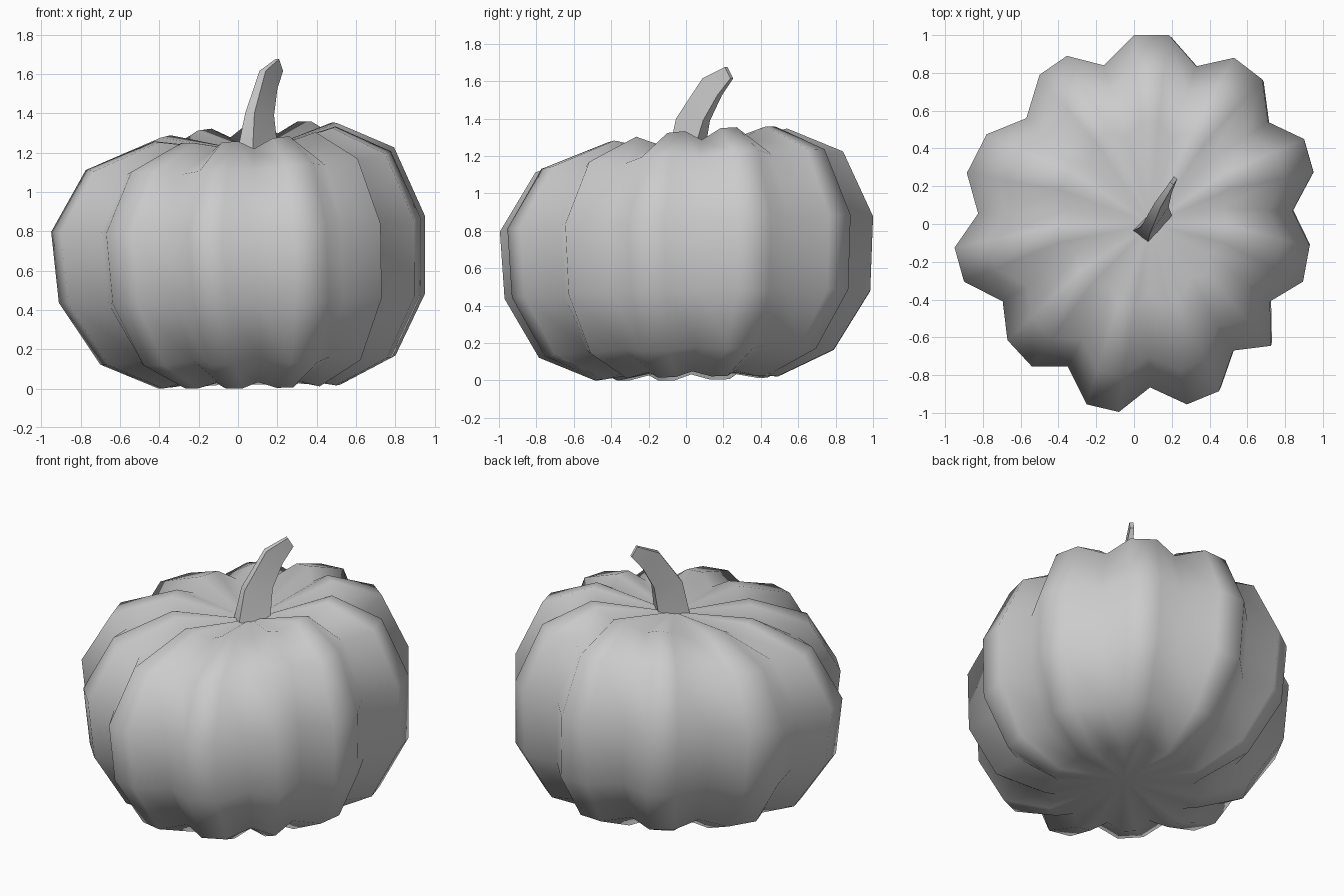
import bpy, math
from mathutils import Vector

if "Cube" in bpy.data.objects:
    bpy.data.objects.remove(bpy.data.objects["Cube"])


def make_object(name, verts, faces, angle):
    mesh = bpy.data.meshes.new(name)
    mesh.from_pydata(verts, [], faces)
    obj = bpy.data.objects.new(name, mesh)
    bpy.context.collection.objects.link(obj)
    bpy.ops.object.select_all(action='DESELECT')
    obj.select_set(True)
    bpy.context.view_layer.objects.active = obj
    bpy.ops.object.mode_set(mode='EDIT')
    bpy.ops.mesh.select_all(action='SELECT')
    bpy.ops.mesh.normals_make_consistent(inside=False)
    bpy.ops.object.mode_set(mode='OBJECT')
    bpy.ops.object.shade_smooth_by_angle(angle=math.radians(angle))
    return obj


def bridge(rings, n):
    return [(k * n + i, k * n + (i + 1) % n, (k + 1) * n + (i + 1) % n, (k + 1) * n + i)
            for k in range(rings - 1) for i in range(n)]


# Lobed cross-section at the widest point, clockwise from the back
outline = [(0, 1), (.185, 1), (.33, .835), (.53, .88), (.68, .765), (.71, .54),
           (.9, .45), (.95, .275), (.84, .07), (.93, -.115), (.895, -.305),
           (.72, -.41), (.725, -.645), (.525, -.67), (.45, -.885), (.28, -.955),
           (.085, -.865), (-.08, -.995), (-.25, -.955), (-.35, -.755),
           (-.54, -.755), (-.67, -.615), (-.695, -.41), (-.9, -.305),
           (-.95, -.125), (-.825, .055), (-.885, .27), (-.78, .475),
           (-.57, .56), (-.5, .79), (-.355, .89), (-.16, .84)]
n = len(outline)
radius = [math.hypot(*p) for p in outline]
valley = [radius[i] < radius[i - 1] and radius[i] < radius[(i + 1) % n] for i in range(n)]

# Pumpkin body: scale, centre x, centre y, height, tilt, groove height shift
levels = [(.49, .06, 0, .01, .01, .03), (.79, .05, 0, .143, .02, .02),
          (.98, .02, .005, .458, .02, 0), (1, 0, 0, .835, .036, 0),
          (.825, .01, .015, 1.165, .05, -.02), (.49, .04, .05, 1.3, .04, -.05)]
verts = []
for s, cx, cy, z, tilt, groove in levels:
    for (x, y), v in zip(outline, valley):
        height = z + tilt * (x + y) + (groove if v else 0)
        verts.append((cx + s * x, cy + s * y, max(0, height)))
faces = bridge(len(levels), n)
bottom, top = len(verts), len(verts) + 1
verts += [(.07, 0, .08), (.09, 0, 1.2)]
last = (len(levels) - 1) * n
for i in range(n):
    j = (i + 1) % n
    faces += [(bottom, j, i), (top, last + i, last + j)]
make_object("pumpkin_body", verts, faces, 80)

# Curved stem: outer edge, inner edge and half thickness of each section
sections = [((.035, -.065, 1.2), (.165, .065, 1.2), .05),
            ((.06, -.035, 1.4), (.16, .11, 1.39), .03),
            ((.125, .1, 1.615), (.185, .18, 1.525), .02),
            ((.2, .215, 1.675), (.22, .245, 1.615), .012)]
side = Vector((.78, -.62, 0))
verts = []
for a, b, w in sections:
    a, b = Vector(a), Vector(b)
    verts += [a - side * w, a + side * w, b + side * w, b - side * w]
faces = bridge(4, 4) + [(3, 2, 1, 0), (12, 13, 14, 15)]
make_object("stem", verts, faces, 60)
